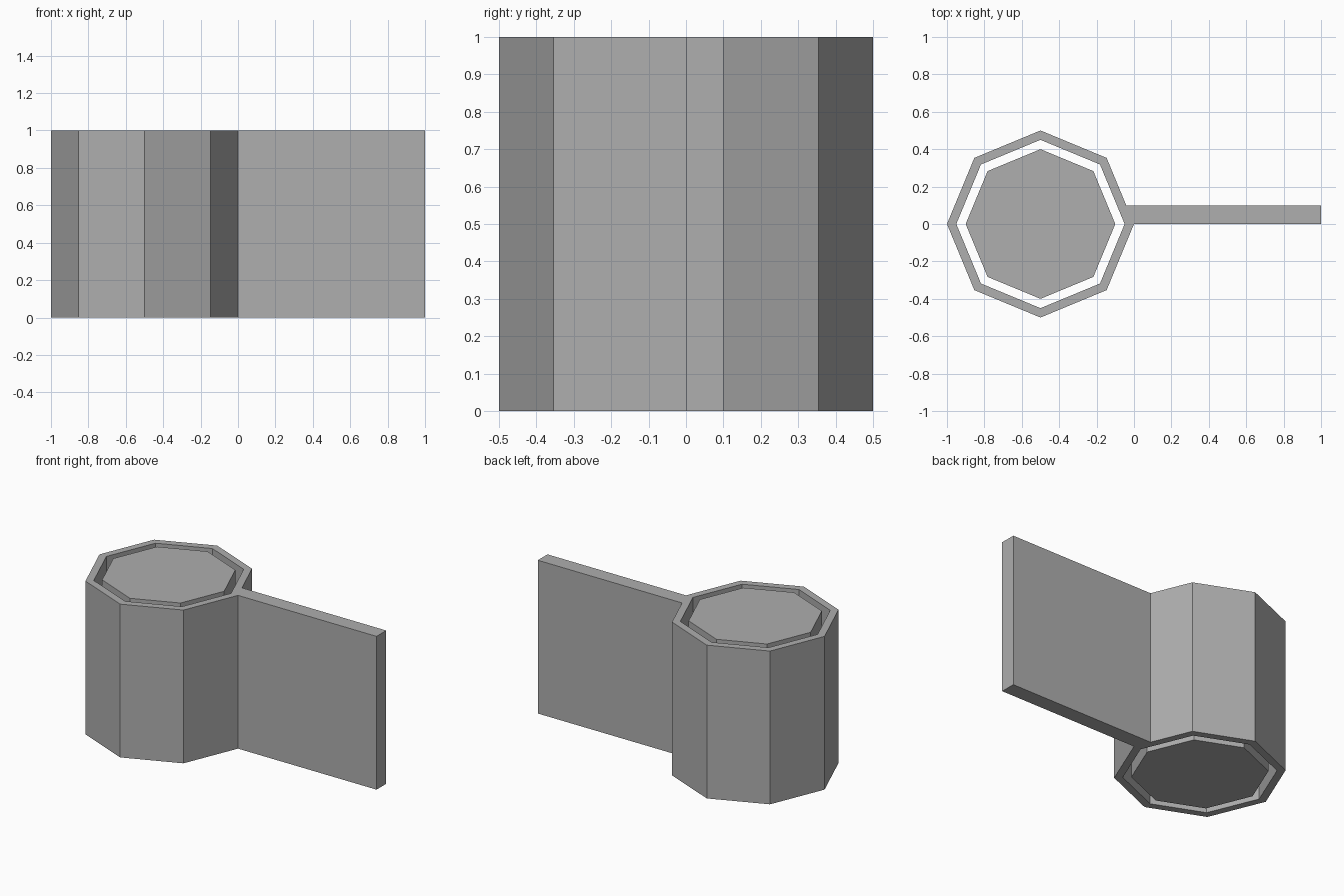
import bpy, bmesh
from math import cos, sin, pi

cube = bpy.data.objects.get("Cube")
if cube:
    bpy.data.objects.remove(cube, do_unlink=True)

HEIGHT = 1.0
SIDES = 8
CENTRE_X = -0.5

grey = bpy.data.materials.new("mid_grey")
grey.use_nodes = True
colour = (0.425, 0.425, 0.425, 1)
grey.diffuse_color = colour
grey.node_tree.nodes["Principled BSDF"].inputs["Base Color"].default_value = colour


def octagon(bm, radius):
    return [bm.verts.new((CENTRE_X + radius * cos(2 * pi * i / SIDES),
                          radius * sin(2 * pi * i / SIDES), 0))
            for i in range(SIDES)]


def finish(name, bm):
    """Extrude the flat profile upward and make an object of it."""
    top = bmesh.ops.extrude_face_region(bm, geom=bm.faces[:], use_keep_orig=True)
    verts = [g for g in top["geom"] if isinstance(g, bmesh.types.BMVert)]
    bmesh.ops.translate(bm, verts=verts, vec=(0, 0, HEIGHT))
    bmesh.ops.recalc_face_normals(bm, faces=bm.faces[:])
    mesh = bpy.data.meshes.new(name)
    bm.to_mesh(mesh)
    bm.free()
    mesh.materials.append(grey)
    obj = bpy.data.objects.new(name, mesh)
    bpy.context.collection.objects.link(obj)


# Hinge leaf: octagonal barrel with a flat plate growing out of one side
bm = bmesh.new()
outer = octagon(bm, 0.5)
inner = octagon(bm, 0.45)
thickness = 0.1
joint = bm.verts.new(outer[0].co.lerp(outer[1].co, thickness / outer[1].co.y))
for i in range(SIDES):
    j = (i + 1) % SIDES
    edge = [outer[i], joint, outer[j]] if i == 0 else [outer[i], outer[j]]
    bm.faces.new(edge + [inner[j], inner[i]])
end_front = bm.verts.new((1, 0, 0))
end_back = bm.verts.new((1, thickness, 0))
bm.faces.new([outer[0], end_front, end_back, joint])
finish("hinge_leaf", bm)

# Solid pin standing loose inside the barrel
bm = bmesh.new()
bm.faces.new(octagon(bm, 0.4))
finish("hinge_pin", bm)
